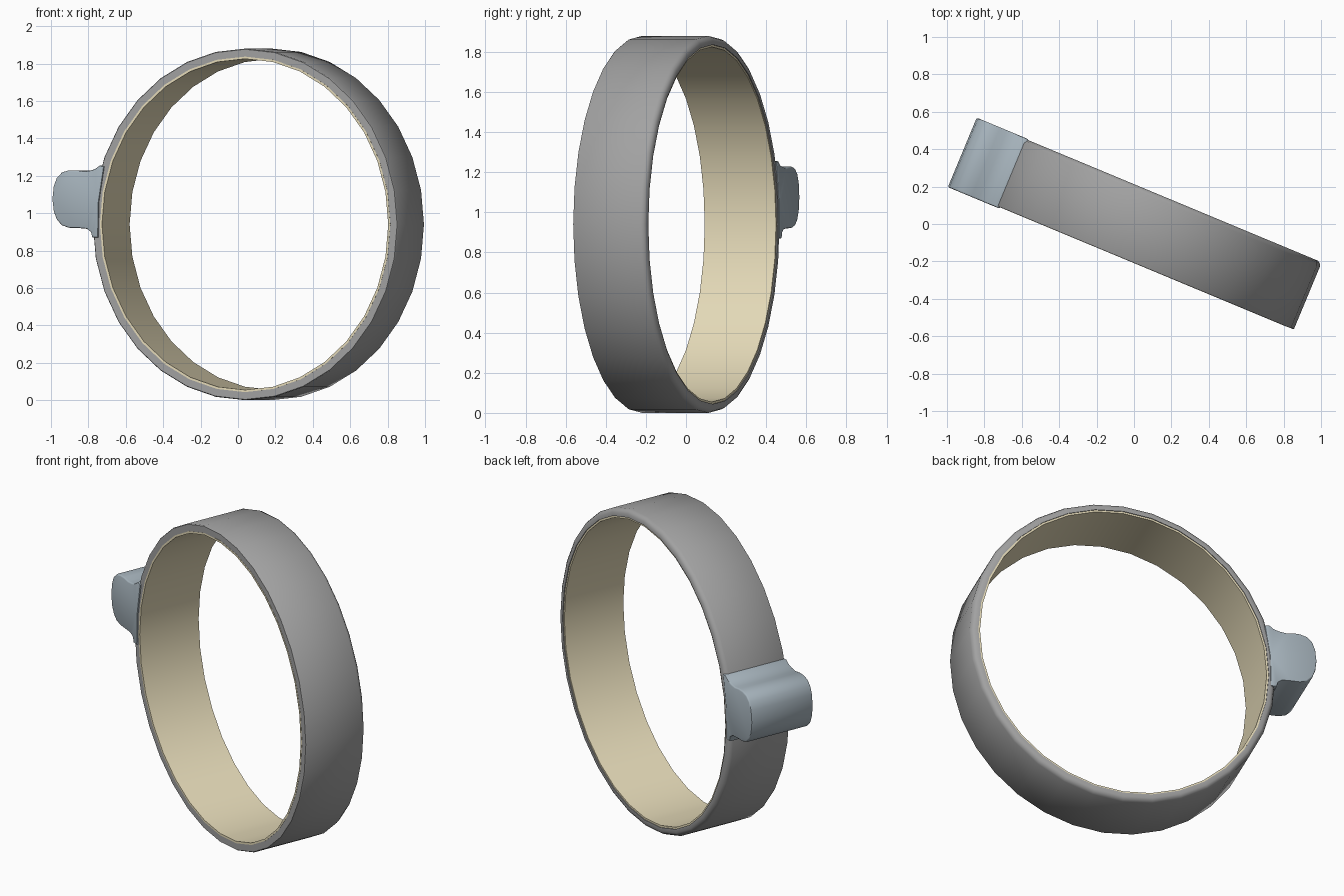
import bpy, bmesh, math

if "Cube" in bpy.data.objects:
    bpy.data.objects.remove(bpy.data.objects["Cube"])

SIDES = 32
TURN = math.radians(-22.6)
CENTRE = (0.112, -0.047, 0)
A, B, ZC = 0.884, 0.94, 0.94      # half width, half height, centre height of the band


def material(name, rgb):
    m = bpy.data.materials.new(name)
    m.diffuse_color = (*rgb, 1)
    m.use_nodes = True
    m.node_tree.nodes["Principled BSDF"].inputs["Base Color"].default_value = m.diffuse_color
    return m


def finish(name, bm, mat, angle=35):
    bmesh.ops.recalc_face_normals(bm, faces=bm.faces)
    me = bpy.data.meshes.new(name)
    bm.to_mesh(me)
    bm.free()
    ob = bpy.data.objects.new(name, me)
    bpy.context.collection.objects.link(ob)
    ob.location = CENTRE
    ob.rotation_euler.z = TURN
    me.materials.append(mat)
    bpy.ops.object.select_all(action='DESELECT')
    ob.select_set(True)
    bpy.context.view_layer.objects.active = ob
    bpy.ops.object.shade_smooth_by_angle(angle=math.radians(angle))
    return ob


def hoop(name, section, mat):
    """Sweep a closed section of (depth inside outer surface, y) round the oval."""
    bm = bmesh.new()
    rings = []
    for i in range(SIDES):
        t = 2 * math.pi * i / SIDES
        rings.append([bm.verts.new(((A - d) * math.cos(t), y, ZC + (B - d) * math.sin(t)))
                      for d, y in section])
    n = len(section)
    for i in range(SIDES):
        r, s = rings[i], rings[(i + 1) % SIDES]
        for j in range(n):
            k = (j + 1) % n
            bm.faces.new((r[j], r[k], s[k], s[j]))
    return finish(name, bm, mat)


grey = material("band_grey", (0.36, 0.36, 0.36))
tan = material("lining_tan", (0.78, 0.70, 0.48))
blue = material("clasp_blue_grey", (0.38, 0.45, 0.50))

# Outer band, with a softened back edge
hoop("outer_band", [(0.004, -0.192), (0, -0.186), (0, 0.172), (0.008, 0.188),
                    (0.022, 0.197), (0.044, 0.197), (0.044, -0.192)], grey)

# Thin inner lining
hoop("inner_lining", [(0.043, -0.193), (0.043, 0.192), (0.055, 0.192), (0.055, -0.193)], tan)

# Side clasp: rounded block with a flared foot that hugs the band
profile = [(-0.815, 1.25), (-0.842, 1.255), (-0.868, 1.236), (-0.90, 1.226), (-0.94, 1.222),
           (-0.98, 1.229), (-1.02, 1.229), (-1.06, 1.218), (-1.09, 1.19), (-1.108, 1.145),
           (-1.116, 1.075), (-1.108, 1.01), (-1.09, 0.965), (-1.06, 0.935), (-1.02, 0.922),
           (-0.96, 0.92), (-0.915, 0.916), (-0.893, 0.90), (-0.885, 0.87), (-0.85, 0.87),
           (-0.846, 1.06)]
bm = bmesh.new()
face = bm.faces.new([bm.verts.new((x, -0.2, z)) for x, z in profile])
ext = bmesh.ops.extrude_face_region(bm, geom=[face], use_keep_orig=True)
bmesh.ops.translate(bm, vec=(0, 0.402, 0),
                    verts=[g for g in ext["geom"] if isinstance(g, bmesh.types.BMVert)])
caps = [e for e in bm.edges if abs(e.verts[0].co.y - e.verts[1].co.y) < 1e-5]
bmesh.ops.bevel(bm, geom=caps, offset=0.008, segments=2, profile=0.5, affect='EDGES')
finish("side_clasp", bm, blue, 45)
